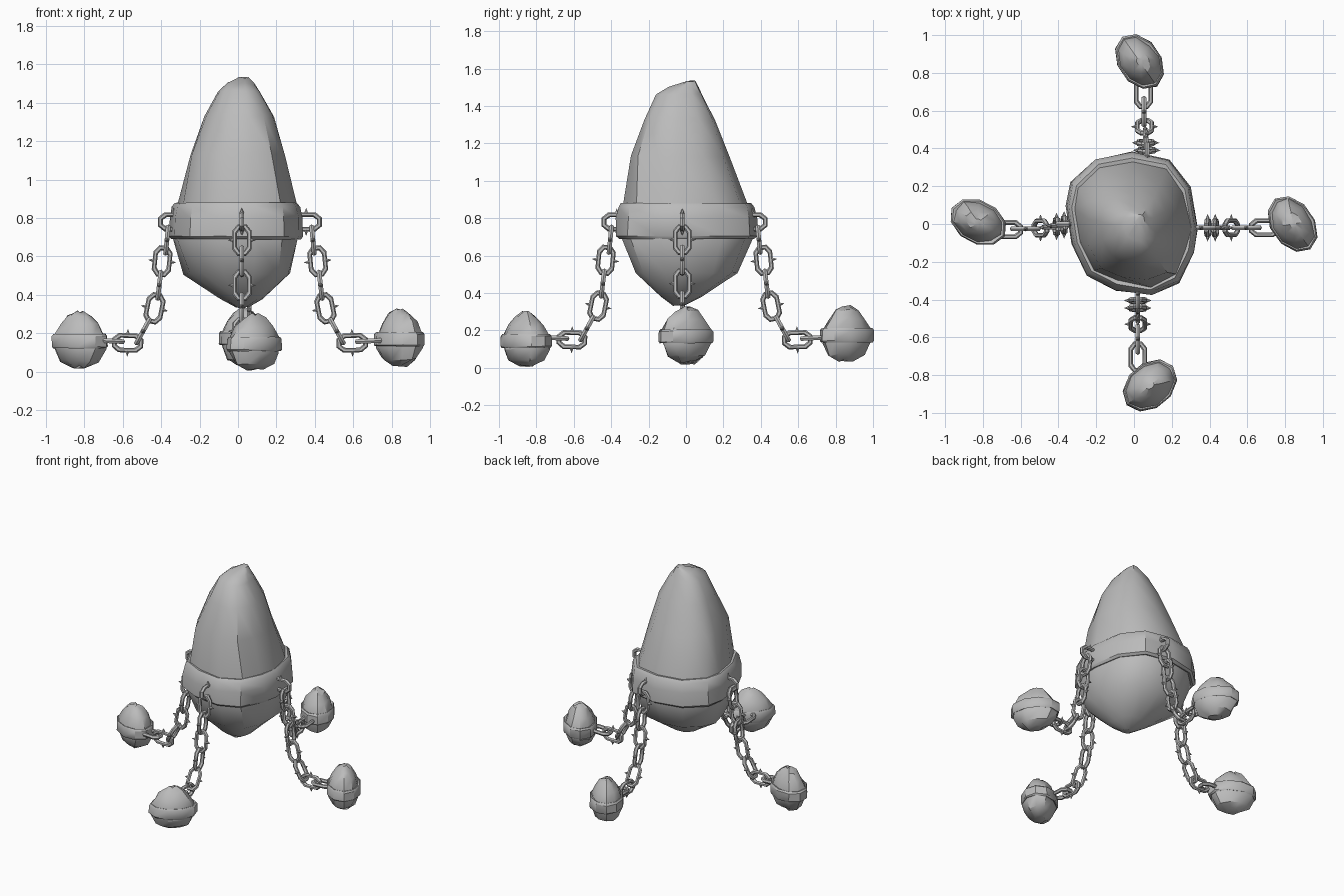
import bpy, bmesh, math, random
from mathutils import Vector, Matrix

cube = bpy.data.objects.get("Cube")
if cube:
    bpy.data.objects.remove(cube, do_unlink=True)
random.seed(4)

stone = bpy.data.materials.new("grey_stone")
stone.use_nodes = True
GREY = (0.5, 0.5, 0.5, 1)
stone.diffuse_color = GREY
stone.node_tree.nodes["Principled BSDF"].inputs["Base Color"].default_value = GREY


def finish(bm, name, angle):
    bmesh.ops.recalc_face_normals(bm, faces=bm.faces[:])
    mesh = bpy.data.meshes.new(name)
    bm.to_mesh(mesh)
    bm.free()
    mesh.materials.append(stone)
    ob = bpy.data.objects.new(name, mesh)
    bpy.context.collection.objects.link(ob)
    bpy.ops.object.select_all(action='DESELECT')
    ob.select_set(True)
    bpy.context.view_layer.objects.active = ob
    bpy.ops.object.shade_smooth_by_angle(angle=math.radians(angle))
    return ob


def skin(bm, loops, closed):
    """Join vertex loops with quads; cap the ends or close into a ring."""
    n = len(loops[0])
    pairs = list(zip(loops, loops[1:]))
    if closed:
        pairs.append((loops[-1], loops[0]))
    for a, b in pairs:
        for i in range(n):
            j = (i + 1) % n
            bm.faces.new((a[i], a[j], b[j], b[i]))
    if not closed:
        bm.faces.new(loops[0])
        bm.faces.new(loops[-1])


def loft(name, plan, rings, jitter, closed=False, angle=35, place=Matrix()):
    """Rings are (z, centre x, centre y, half x, half y) of a unit plan."""
    bm = bmesh.new()
    loops = []
    for z, cx, cy, hx, hy in rings:
        loops.append([bm.verts.new(place @ Vector((
            cx + u * hx * (1 + random.uniform(-jitter, jitter)),
            cy + v * hy * (1 + random.uniform(-jitter, jitter)),
            z + random.uniform(-jitter, jitter) * 0.15))) for u, v in plan])
    skin(bm, loops, closed)
    return finish(bm, name, angle)


# Large pointed boulder
PLAN = [(-1, .25), (-.93, .58), (-.56, .9), (0, 1), (.56, .9), (.88, .52), (1, -.06),
        (.94, -.4), (.72, -.82), (.3, -.99), (-.25, -.92), (-.68, -.72), (-.92, -.28)]
loft("boulder", PLAN, [
    (.335, .02, -.04, .03, .03), (.38, .02, -.03, .11, .11), (.51, 0, 0, .28, .28),
    (.69, -.01, 0, .33, .355), (.88, -.005, -.005, .305, .325), (1.13, -.005, -.04, .25, .265),
    (1.33, .005, -.035, .18, .19), (1.46, .005, -.035, .11, .125), (1.50, .015, -.01, .07, .08),
    (1.53, .03, .02, .025, .03)], .035, angle=40)

# Wide stone belt
loft("boulder_belt", PLAN, [
    (.71, -.01, 0, .29, .31), (.69, -.01, 0, .335, .365), (.705, -.01, 0, .35, .38),
    (.80, -.01, 0, .347, .378), (.86, -.01, 0, .335, .365), (.88, -.01, 0, .318, .348),
    (.87, -.01, 0, .27, .29)], .012, closed=True)


# Chain link: swept chamfered loop with a spike on each long side
def chain_link(name, matrix, half_len=.083, half_wid=.052, wire=.014, spikes=True):
    bm = bmesh.new()
    a, b = half_len - wire, half_wid - wire
    path = [(a, b * .45), (a * .6, b), (-a * .6, b), (-a, b * .45),
            (-a, -b * .45), (-a * .6, -b), (a * .6, -b), (a, -b * .45)]
    loops = []
    for x, y in path:
        p = Vector((x, y, 0))
        out = Vector((x * .55, y, 0)).normalized()
        loops.append([bm.verts.new(p + wire * (
            out * math.cos(k * math.tau / 6) + Vector((0, 0, 1)) * math.sin(k * math.tau / 6)))
            for k in range(6)])
    skin(bm, loops, True)
    if spikes:
        for side in (-1, 1):
            m = Matrix.Translation((0, side * (half_wid + .006), 0)) \
                @ Matrix.Rotation(-side * math.pi / 2, 4, 'X')
            bmesh.ops.create_cone(bm, cap_ends=True, segments=6, radius1=.013,
                                  radius2=0, depth=.03, matrix=m)
    bm.transform(matrix)
    finish(bm, name, 40)


# Radius, height and slope (radial, vertical) of each link along a chain
LINKS = [(.355, .78, 1, 0), (.39, .685, .1, -1), (.415, .575, .1, -1), (.43, .45, .12, -1),
         (.455, .33, .2, -1), (.515, .21, .55, -1), (.595, .15, 1, .03), (.69, .16, 1, .05)]


def chain(name, out, shift, start, end):
    out = Vector(out)
    side = Vector((0, 0, 1)).cross(out)
    for i, (r, z, dr, dz) in enumerate(LINKS):
        along = (out * dr + Vector((0, 0, dz))).normalized()
        flat = along.cross(side)
        wide = flat if i % 2 == 0 else side
        normal = along.cross(wide)
        m = Matrix((along, wide, normal)).transposed().to_4x4()
        drift = start + (end - start) * i / 7
        m.translation = out * (r + shift) + side * drift + Vector((0, 0, z))
        chain_link(f"{name}_chain_link_{i + 1}", m, spikes=i < 7)


# Small belted weight stones
ROUND = [(math.cos(t * math.tau / 10), math.sin(t * math.tau / 10)) for t in range(10)]


def weight(name, x, y, base, length, width, turn):
    place = Matrix.Translation((x, y, base)) @ Matrix.Rotation(math.radians(turn), 4, 'Z')

    def ring(z, s):
        return (z, 0, 0, length * s, width * s)
    loft(name + "_weight", ROUND, [ring(.005, .3), ring(.035, .68), ring(.10, .9), ring(.17, .88),
                                   ring(.225, .68), ring(.27, .42), ring(.292, .14)], .07, place=place)
    loft(name + "_weight_belt", ROUND, [ring(.112, .8), ring(.102, .95), ring(.11, 1), ring(.165, .99),
                                        ring(.177, .93), ring(.17, .78)], .015, True, place=place)


chain("left", (1, 0, 0), 0, -.02, -.02)
chain("right", (-1, 0, 0), -.02, 0, .03)
chain("front", (0, -1, 0), .015, .02, .02)
chain("back", (0, 1, 0), 0, -.07, -.05)
weight("left", .84, 0, .03, .165, .115, -55)
weight("right", -.825, .01, .02, .16, .115, -28)
weight("front", .085, -.855, .005, .16, .12, 40)
weight("back", .03, .86, .035, .16, .115, -55)
